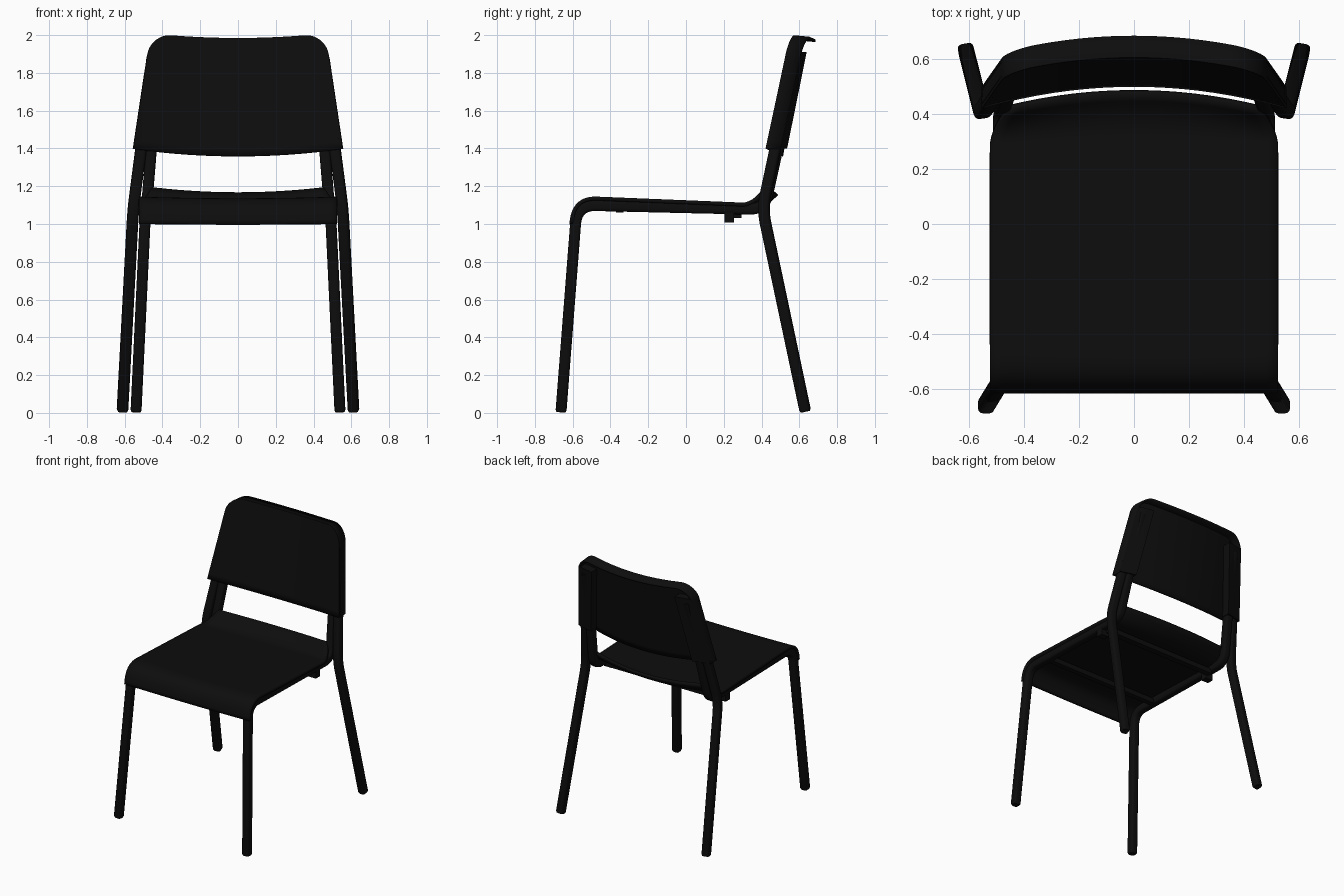
import bpy, bmesh, math
from mathutils import Vector

if "Cube" in bpy.data.objects:
    bpy.data.objects.remove(bpy.data.objects["Cube"])

black = bpy.data.materials.new("black plastic")
black.diffuse_color = (0.004, 0.004, 0.004, 1)
black.use_nodes = True
black.node_tree.nodes["Principled BSDF"].inputs["Base Color"].default_value = black.diffuse_color


def finish(name, bm, mirror=False, thick=0.0, bevel=0.0, fix=True):
    if fix:
        bmesh.ops.recalc_face_normals(bm, faces=bm.faces[:])
    me = bpy.data.meshes.new(name)
    bm.to_mesh(me)
    bm.free()
    me.materials.append(black)
    ob = bpy.data.objects.new(name, me)
    bpy.context.collection.objects.link(ob)
    if bevel:
        m = ob.modifiers.new("bevel", 'BEVEL')
        m.width, m.segments, m.limit_method = bevel, 3, 'ANGLE'
        m.angle_limit = math.radians(50)
    if thick:
        m = ob.modifiers.new("thickness", 'SOLIDIFY')
        m.thickness, m.offset = thick, -1
    if mirror:
        ob.modifiers.new("mirror", 'MIRROR')
    bpy.ops.object.select_all(action='DESELECT')
    bpy.context.view_layer.objects.active = ob
    ob.select_set(True)
    bpy.ops.object.shade_smooth_by_angle(angle=math.radians(35))
    return ob


def fillet(corners, radii, steps=8):
    """Polyline with each inner corner rounded."""
    pts = [Vector(c) for c in corners]
    out = [pts[0]]
    for i, r in enumerate(radii, 1):
        p = pts[i]
        a = p + (pts[i - 1] - p).normalized() * r
        b = p + (pts[i + 1] - p).normalized() * r
        for k in range(steps + 1):
            t = k / steps
            out.append(a * (1 - t) ** 2 + p * 2 * t * (1 - t) + b * t * t)
    return out + [pts[-1]]


def tube(name, corners, radii, ref, half=0.029, mirror=True):
    """Rounded-square tube swept along a filleted path."""
    path = fillet(corners, radii)
    # rounded foot at the start of the path
    d = (path[1] - path[0]).normalized()
    path.insert(1, path[0] + d * 0.012)
    sec, c = [], half * 0.55
    for q in range(4):
        for k in range(4):
            a = math.pi / 2 * (q + k / 3)
            qa = math.pi / 2 * (q + 0.5)
            sec.append(((half - c) * math.copysign(1, math.cos(qa)) + c * math.cos(a),
                        (half - c) * math.copysign(1, math.sin(qa)) + c * math.sin(a)))
    bm = bmesh.new()
    rings = []
    for i, p in enumerate(path):
        t = (path[min(i + 1, len(path) - 1)] - path[max(i - 1, 0)]).normalized()
        s = Vector(ref)
        s = (s - t * t.dot(s)).normalized()
        n = t.cross(s)
        k = 0.82 if i == 0 else 1
        rings.append([bm.verts.new(p + s * u * k + n * v * k) for u, v in sec])
    for r0, r1 in zip(rings, rings[1:]):
        for j in range(len(sec)):
            j2 = (j + 1) % len(sec)
            bm.faces.new((r0[j], r0[j2], r1[j2], r1[j]))
    bm.faces.new(rings[0])
    bm.faces.new(rings[-1])
    return finish(name, bm, mirror)


def grid(bm, rows):
    vs = [[bm.verts.new(p) for p in r] for r in rows]
    for r0, r1 in zip(vs, vs[1:]):
        for j in range(len(r0) - 1):
            bm.faces.new((r0[j], r0[j + 1], r1[j + 1], r1[j]))
    return vs


# Front legs run under the seat and up into the backrest
tube("front_leg_and_seat_rail",
     [(.54, -.662, .004), (.488, -.577, 1.1), (.485, .415, 1.077), (.42, .59, 1.87)],
     [.10, .08], (1, 0, 0))
# Back legs bend at seat height and rise into the backrest
tube("back_leg",
     [(.612, .632, .007), (.555, .405, 1.08), (.452, .573, 1.87)],
     [.08], (.986, -.16, 0))

# Seat: rolled front edge, dished middle, upturned back edge
prof = fillet([(0, -.618, 1.003), (0, -.595, 1.15), (0, .385, 1.11), (0, .475, 1.195)],
              [.125, .085], 10)
flat = [prof[11].lerp(prof[12], k / 12) for k in range(1, 12)]
prof = prof[:12] + flat + prof[12:]
rows = []
for p in prof:
    rear = min(max((p.y - .28) / .19, 0), 1)
    mid = min(max((p.y + .62) / .3, 0), 1)
    w = .525 - .07 * rear ** 2
    row = []
    for i in range(25):
        s = -1 + i / 12
        dip = (.004 + .011 * mid + .012 * rear) * (1 - s * s)
        row.append((s * w, p.y - .28 * rear * (s * w) ** 2, p.z - dip))
    rows.append(row)
bm = bmesh.new()
grid(bm, rows)
finish("seat", bm, thick=.02, fix=False)


# Backrest surface
def half_width(z):
    return .555 - .15 * (z - 1.4)


def front_y(x, z):
    return .5 + .17 * (z - 1.36) - .28 * x * x


DEPTH = .08
rows = []
for k in range(15):
    row = []
    for i in range(41):
        s = math.sin(math.pi / 2 * (-1 + i / 20))
        a = abs(s)
        top = 1.985 + .015 * min(a / .78, 1) ** 2
        if a > .78:
            top = 1.9 + .1 * math.sqrt(max(0, 1 - ((a - .78) / .22) ** 2))
        bot = 1.36 + .04 * s * s
        z = bot + (top - bot) * k / 14
        x = s * half_width(z)
        row.append((x, front_y(x, z), z))
    rows.append(row)
bm = bmesh.new()
vs = grid(bm, rows)
# Rim folded backward along both sides and the top
rim = [r[0] for r in vs] + vs[-1][1:-1] + [r[-1] for r in reversed(vs)]
back = [bm.verts.new(v.co + Vector((0, DEPTH, -.008 * (v.co.z > 1.9)))) for v in rim]
for i in range(len(rim) - 1):
    bm.faces.new((rim[i], rim[i + 1], back[i + 1], back[i]))
finish("backrest", bm, thick=.014, bevel=.022, fix=False)

# Sleeves at the back of the backrest that hold the tubes
bm = bmesh.new()
rings = []
for k in range(9):
    z = 1.4 + .51 * k / 8
    w = half_width(z)
    xs = [w - .13, w - .09, w - .045, w - .004]
    ring = [(x, front_y(x, z) + .008, z) for x in xs]
    ring += [(x, front_y(x, z) + DEPTH - .001, z) for x in reversed(xs)]
    rings.append(ring + ring[:1])
vs = grid(bm, rings)
bmesh.ops.remove_doubles(bm, verts=bm.verts[:], dist=1e-5)
bmesh.ops.holes_fill(bm, edges=[e for e in bm.edges if e.is_boundary], sides=0)
finish("backrest_sleeve", bm, mirror=True)


# Cross bars and spacers under the seat
def box(name, lo, hi, mirror=False):
    bm = bmesh.new()
    bmesh.ops.create_cube(bm, size=1)
    for v in bm.verts:
        v.co = [lo[i] + (v.co[i] + .5) * (hi[i] - lo[i]) for i in range(3)]
    return finish(name, bm, mirror)


box("rear_cross_bar", (-.47, .25, 1.032), (.47, .295, 1.07))
box("front_cross_bar", (-.47, -.37, 1.062), (.47, -.33, 1.1))
box("rear_spacer", (.45, .205, 1.008), (.512, .255, 1.07), True)
